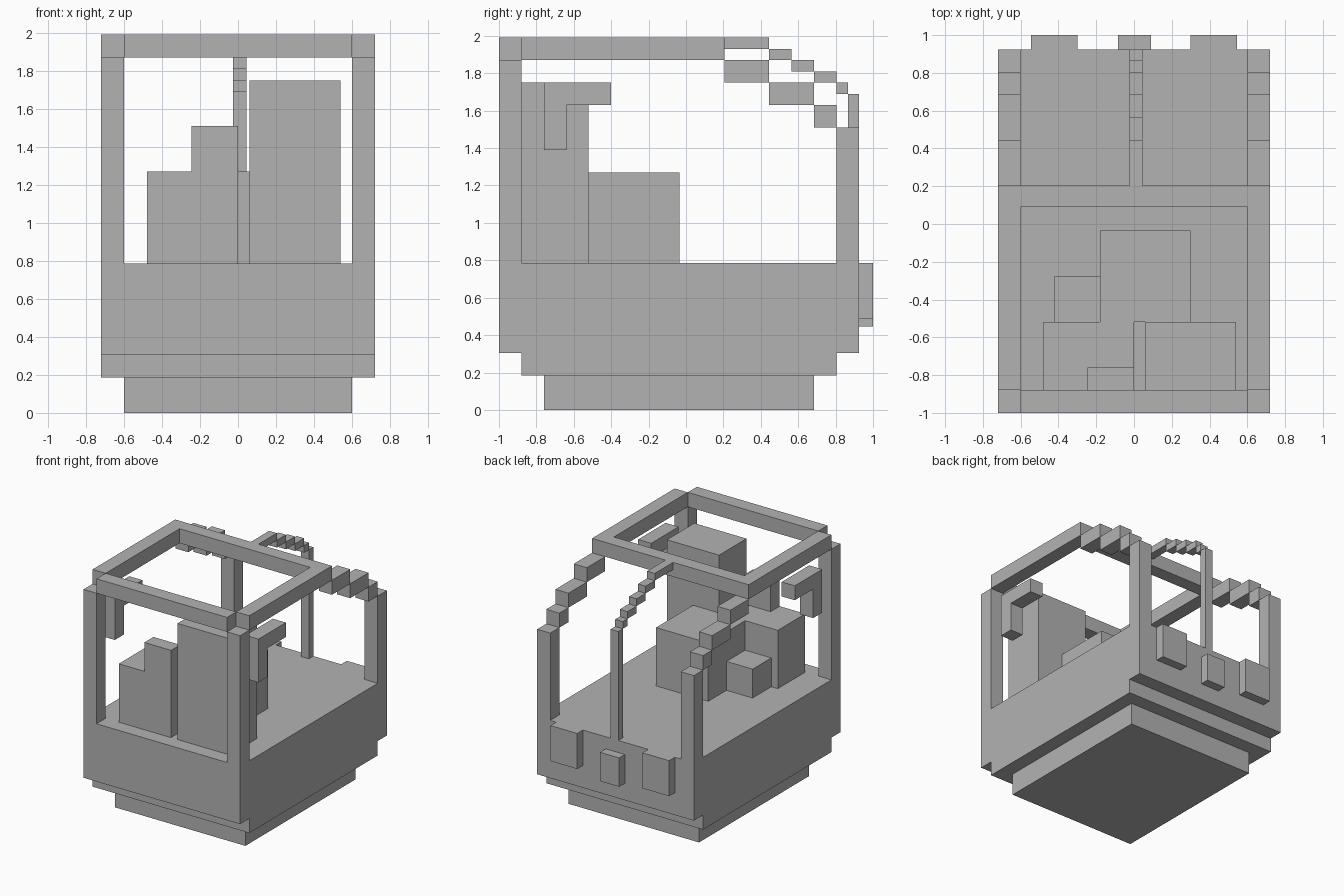
import bpy
import bmesh

if "Cube" in bpy.data.objects:
    bpy.data.objects.remove(bpy.data.objects["Cube"], do_unlink=True)

grey = bpy.data.materials.new("plain_grey")
grey.use_nodes = True
colour = (0.45, 0.45, 0.45, 1)
grey.diffuse_color = colour
for node in grey.node_tree.nodes:
    if node.type == 'BSDF_PRINCIPLED':
        node.inputs["Base Color"].default_value = colour


def box(name, xs, ys, zs):
    """Flat-shaded box spanning the given x, y and z ranges."""
    bm = bmesh.new()
    bmesh.ops.create_cube(bm, size=1)
    for v in bm.verts:
        v.co = [r[0] if c < 0 else r[1] for c, r in zip(v.co, (xs, ys, zs))]
    mesh = bpy.data.meshes.new(name)
    bm.to_mesh(mesh)
    bm.free()
    mesh.materials.append(grey)
    obj = bpy.data.objects.new(name, mesh)
    bpy.context.collection.objects.link(obj)
    return obj


def pair(name, xs, ys, zs):
    """The same box on both sides."""
    box("left_" + name, xs, ys, zs)
    box("right_" + name, (-xs[1], -xs[0]), ys, zs)


W, IN = 0.72, 0.60
FLOOR, ROOF, TOP = 0.785, 1.87, 1.99
SIDE = (IN, W)
MID = (-0.025, 0.045)

# Hull in three tiers
box("base", (-IN, IN), (-0.76, 0.685), (0, 0.185))
box("lower_hull", (-W, W), (-0.88, 0.805), (0.185, 0.305))
box("hull", (-W, W), (-1, 0.925), (0.305, FLOOR))

# Cabin posts and roof frame
pair("front_post", SIDE, (-1, -0.88), (FLOOR, ROOF))
pair("rear_post", SIDE, (0.805, 0.925), (FLOOR, 1.51))
box("rear_middle_post", MID, (0.865, 0.925), (FLOOR, 1.69))
box("roof_front_bar", (-IN, IN), (-1, -0.88), (ROOF, TOP))
box("roof_rear_bar", (-IN, IN), (0.09, 0.205), (ROOF, TOP))
pair("roof_side_bar", SIDE, (-0.88, 0.205), (ROOF, TOP))

# Stepped arches from the roof down to the rear posts
side_stops = (0.205, 0.445, 0.685, 0.805)
for i, ys in enumerate(zip(side_stops, side_stops[1:])):
    top = ROOF - 0.12 * i
    pair(f"arch_step_{i + 1}", SIDE, ys, (top - 0.12, top))
mid_stops = (0.205, 0.445, 0.565, 0.685, 0.805, 0.865)
for i, ys in enumerate(zip(mid_stops, mid_stops[1:])):
    top = TOP - 0.06 * i
    box(f"middle_arch_step_{i + 1}", MID, ys, (top - 0.06, top))

# Angled side brackets
pair("bracket_arm", SIDE, (-0.76, -0.40), (1.63, 1.75))
pair("bracket_drop", SIDE, (-0.76, -0.64), (1.39, 1.63))

# Cargo blocks on the deck
box("tall_block", (0.06, 0.54), (-0.88, -0.52), (FLOOR, 1.75))
box("wide_block", (-0.48, 0), (-0.88, -0.52), (FLOOR, 1.27))
box("top_block", (-0.245, 0), (-0.88, -0.76), (1.27, 1.51))
box("middle_block", (-0.18, 0.30), (-0.52, -0.035), (FLOOR, 1.27))
box("small_block", (-0.42, -0.18), (-0.52, -0.275), (FLOOR, 1.025))

# Blocks on the rear face
pair("rear_block", (0.30, 0.545), (0.925, 1), (0.49, FLOOR))
box("rear_middle_block", (-0.085, 0.09), (0.925, 1), (0.445, 0.685))
